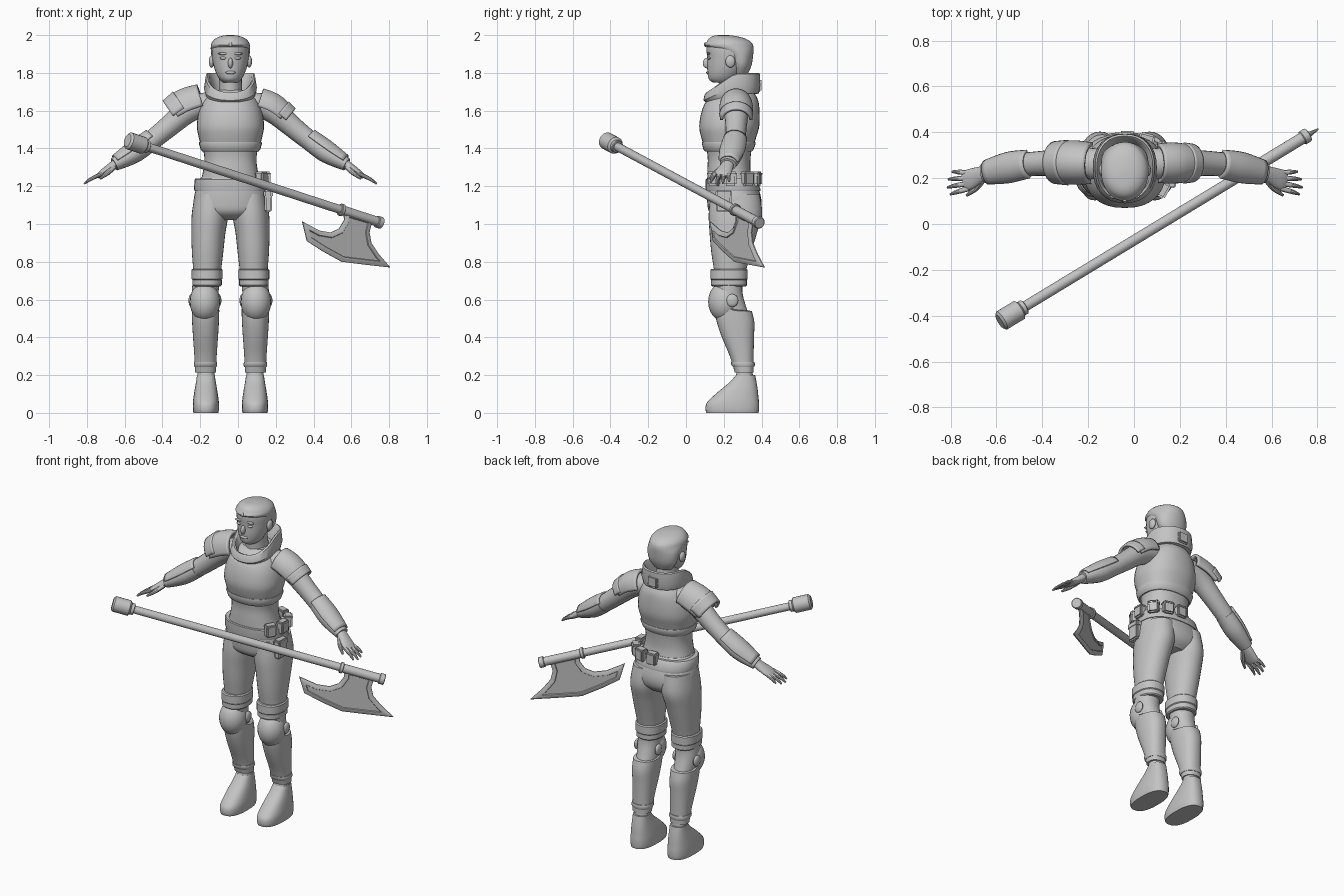
import bpy, bmesh, math
from mathutils import Vector, Matrix

if "Cube" in bpy.data.objects:
    bpy.data.objects.remove(bpy.data.objects["Cube"])

grey = bpy.data.materials.new("plain_grey")
grey.use_nodes = True
colour = (0.55, 0.55, 0.55, 1)
grey.diffuse_color = colour
grey.node_tree.nodes["Principled BSDF"].inputs["Base Color"].default_value = colour

BODY = Vector((-0.04, 0, 0))   # the figure stands slightly off centre
made = []


def finish(name, bm, mirror=False, origin=BODY, shell=0):
    """Turn a bmesh into a named object with the shared material."""
    bmesh.ops.recalc_face_normals(bm, faces=bm.faces)
    mesh = bpy.data.meshes.new(name)
    bm.to_mesh(mesh)
    bm.free()
    mesh.materials.append(grey)
    obj = bpy.data.objects.new(name, mesh)
    obj.location = origin
    bpy.context.collection.objects.link(obj)
    if shell:
        mod = obj.modifiers.new("thickness", 'SOLIDIFY')
        mod.thickness, mod.offset = shell, 0
    if mirror:
        obj.modifiers.new("mirror", 'MIRROR')
    made.append(obj)
    return obj


def smooth_rows(rows, steps=4):
    """Catmull-Rom interpolation between table rows."""
    out = []
    for i in range(len(rows) - 1):
        a, b, c, d = (rows[max(i - 1, 0)], rows[i], rows[i + 1], rows[min(i + 2, len(rows) - 1)])
        for s in range(steps):
            t = s / steps
            out.append([q + t / 2 * (r - p + t * (2*p - 5*q + 4*r - w + t * (3*q - p - 3*r + w)))
                        for p, q, r, w in zip(a, b, c, d)])
    return out + [list(rows[-1])]


def skin(name, rings, closed=True, **kw):
    """Bridge successive rings of points, capping closed ones."""
    bm = bmesh.new()
    loops = [[bm.verts.new(p) for p in ring] for ring in rings]
    n = len(loops[0])
    for low, high in zip(loops, loops[1:]):
        for i in range(n if closed else n - 1):
            j = (i + 1) % n
            bm.faces.new((low[i], low[j], high[j], high[i]))
    if closed:
        bm.faces.new(loops[0])
        bm.faces.new(loops[-1])
    return finish(name, bm, **kw)


def loft(name, rows, cx=0, steps=4, power=2.3, n=32, **kw):
    """Level sections: height, front y, back y, half width, front dip, centre x."""
    rows = [list(r) + [0, cx][len(r) - 4:] for r in rows]
    rings = []
    for z, front, back, rx, dip, x in smooth_rows(rows, steps):
        ring = []
        for i in range(n):
            a = math.tau * i / n
            c, s = (math.copysign(abs(f(a)) ** (2 / power), f(a)) for f in (math.cos, math.sin))
            y = (front + back) / 2 + s * (back - front) / 2
            ring.append((x + c * rx, y, z + dip * min(0, y - 0.26)))
        rings.append(ring)
    return skin(name, rings, **kw)


def tube(name, rows, arc=None, steps=4, n=20, **kw):
    """Sweep along a path: x, y, z, depth radius, height radius."""
    rows = smooth_rows(rows, steps)
    pts = [Vector(r[:3]) for r in rows]
    rings = []
    for i, row in enumerate(rows):
        t = (pts[min(i + 1, len(pts) - 1)] - pts[max(i - 1, 0)]).normalized()
        u = Vector((0, 1, 0))
        u = (u - t * u.dot(t)).normalized()
        v = t.cross(u)
        start, end = arc or (0, 360 * (n - 1) / n)
        angles = [math.radians(start + (end - start) * k / (n - 1)) for k in range(n)]
        rings.append([pts[i] + u * row[3] * math.cos(a) + v * row[4] * math.sin(a) for a in angles])
    return skin(name, rings, closed=arc is None, **kw)


def ball(name, centre, radii, **kw):
    bm = bmesh.new()
    bmesh.ops.create_uvsphere(bm, u_segments=20, v_segments=12, radius=1,
                              matrix=Matrix.Translation(centre) @ Matrix.Diagonal((*radii, 1)))
    return finish(name, bm, **kw)


def box(name, centre, size, turn=0, **kw):
    bm = bmesh.new()
    spin = Matrix.Rotation(math.radians(turn), 4, 'Z')
    bmesh.ops.create_cube(bm, size=1, matrix=Matrix.Translation(centre) @ spin @ Matrix.Diagonal((*size, 1)))
    bmesh.ops.bevel(bm, geom=bm.edges[:], offset=0.008, segments=2, affect='EDGES')
    return finish(name, bm, **kw)


# Head, hair and face
loft("head", [(1.75, .14, .25, .04), (1.765, .122, .27, .056), (1.79, .115, .29, .072), (1.83, .112, .32, .087),
              (1.88, .112, .343, .097), (1.93, .108, .35, .099), (1.97, .118, .33, .085), (1.99, .15, .27, .05)], power=2)
loft("hair", [(1.79, .25, .325, .06), (1.84, .235, .347, .092), (1.9, .2, .356, .102), (1.94, .105, .357, .104),
              (1.965, .11, .342, .096), (1.985, .125, .305, .074), (1.997, .15, .25, .04), (2, .18, .22, .01)], power=2)
ball("nose", (0, .111, 1.852), (.013, .022, .028))
ball("lips", (0, .117, 1.802), (.026, .01, .009))
ball("brow_jewel", (0, .103, 1.95), (.009, .008, .012))
ball("eyelid", (.036, .124, 1.878), (.02, .01, .008), mirror=True)
ball("eyebrow", (.038, .12, 1.902), (.027, .01, .007), mirror=True)
ball("ear", (.1, .235, 1.86), (.014, .026, .032), mirror=True)
loft("neck", [(1.62, .17, .34, .08), (1.7, .175, .325, .062), (1.8, .17, .31, .06)], power=2)

# Torso, vest and collar
loft("vest", [(1.71, .18, .35, .09), (1.66, .115, .38, .138), (1.6, .084, .389, .166), (1.52, .07, .388, .178),
              (1.46, .08, .372, .168), (1.4, .1, .354, .153)])
loft("vest_hem", [(1.435, .085, .367, .165), (1.425, .084, .369, .167), (1.395, .092, .358, .158), (1.385, .1, .35, .15)], steps=1)
loft("waist", [(1.42, .105, .35, .15), (1.35, .115, .342, .138), (1.28, .113, .342, .145), (1.2, .112, .36, .165)])
loft("collar", [(1.69, .105, .385, .13, .3), (1.73, .092, .394, .14, .45), (1.795, .098, .392, .13, .68),
                (1.8, .108, .384, .122, .68), (1.79, .118, .374, .112, .68), (1.7, .14, .35, .09, .35)], steps=1)
box("collar_back_plate", (0, .39, 1.735), (.07, .02, .07))

# Hips, belt and pouches
loft("hips", [(1.25, .113, .35, .153), (1.2, .11, .38, .178), (1.12, .112, .4, .195),
              (1.06, .125, .39, .175), (1.02, .18, .35, .1)])
loft("belt", [(1.175, .106, .393, .19), (1.185, .104, .394, .193), (1.235, .104, .375, .19), (1.24, .108, .37, .186)], steps=1)
for i, (x, y, turn) in enumerate([(.165, .15, -30), (.19, .235, 0), (.165, .325, 40), (.095, .37, 75), (.01, .38, 90)]):
    box(f"belt_pouch_{i + 1}", (x, y, 1.24), (.045, .065, .075), turn)
    box(f"pouch_flap_{i + 1}", (x, y, 1.267), (.052, .07, .024), turn)
box("thigh_pouch", (.2, .2, 1.12), (.04, .08, .115))
box("thigh_pouch_flap", (.2, .2, 1.16), (.048, .088, .04))

# Legs, boots and armour
loft("leg", [(1.16, .13, .39, .088, 0, .1), (1.05, .12, .403, .097, 0, .108), (.95, .125, .375, .09, 0, .117),
             (.85, .134, .345, .083, 0, .121), (.74, .15, .315, .073, 0, .124), (.64, .155, .298, .07, 0, .133),
             (.5, .16, .34, .06, 0, .13)], mirror=True, power=2.1)
for name, z, h, grow in [("upper_leg_band", .733, .03, .008), ("lower_leg_band", .69, .02, .004)]:
    f, b, r = .137 - grow, .318 + grow, .074 + grow
    loft(name, [(z - h, f + .006, b - .006, r - .006), (z - h + .006, f, b, r), (z + h - .006, f, b, r),
                (z + h, f + .006, b - .006, r - .006)], cx=.124, steps=1, mirror=True)
ball("knee_pad", (.135, .202, .588), (.081, .085, .104), mirror=True)
loft("shin_guard", [(.54, .152, .348, .073, -.35), (.48, .158, .362, .071, -.2), (.4, .19, .36, .066),
                    (.3, .232, .358, .059), (.215, .258, .358, .055)], cx=.132, mirror=True)
loft("shin_hem", [(.27, .238, .362, .06), (.262, .238, .364, .062), (.25, .242, .364, .062), (.242, .25, .36, .058)],
     cx=.132, steps=1, mirror=True)
for x in (.062, .208):
    ball("knee_hinge", (x, .245, .595), (.014, .032, .034), mirror=True)
loft("ankle", [(.14, .255, .36, .046), (.24, .272, .35, .045)], cx=.13, steps=1, mirror=True)
loft("shoe", [(0, .108, .384, .066), (.02, .103, .387, .069), (.05, .108, .387, .069), (.08, .135, .384, .066),
              (.12, .18, .38, .06), (.16, .228, .374, .053), (.2, .265, .366, .047)], cx=.13, mirror=True, power=2.5)

# Arms, bracers and hands
tube("arm", [(.1, .26, 1.635, .07, .06), (.17, .265, 1.625, .068, .066), (.24, .266, 1.588, .064, .063),
             (.34, .265, 1.505, .056, .056), (.44, .258, 1.425, .052, .051), (.52, .24, 1.37, .05, .046),
             (.61, .225, 1.322, .032, .028)], mirror=True)
tube("bracer", [(.425, .26, 1.437, .056, .053), (.5, .246, 1.382, .06, .054), (.56, .234, 1.345, .054, .045),
                (.615, .222, 1.315, .044, .035)], mirror=True)
tube("bracer_plate", [(.41, .262, 1.447, .06, .058), (.5, .246, 1.382, .066, .061), (.6, .225, 1.323, .051, .043)],
     arc=(15, 165), shell=.01, mirror=True)
tube("palm", [(.59, .227, 1.333, .028, .024), (.63, .215, 1.303, .036, .023), (.68, .194, 1.268, .045, .018),
              (.702, .187, 1.253, .04, .012)], mirror=True)
for i, length in enumerate((.85, 1, .95, .75)):
    y = .155 + .023 * i
    tip = Vector((.69, y, 1.261)) + length * Vector((.084, .012 * (i - 2.5), -.048))
    mid = Vector((.69, y, 1.261)).lerp(tip, .6) + Vector((0, 0, .005))
    tube(f"finger_{i + 1}", [(.68, y, 1.266, .012, .011), (*mid, .01, .01), (*tip, .005, .005)], n=10, mirror=True)
tube("thumb", [(.62, .195, 1.3, .015, .016), (.65, .155, 1.27, .013, .013), (.69, .125, 1.24, .006, .006)], n=10, mirror=True)

# Shoulder pads: a neat one on the left, a larger flared one on the right
tube("left_shoulder_pad", [(.145, .265, 1.63, .078, .085), (.21, .266, 1.605, .082, .085), (.27, .266, 1.562, .075, .077)],
     arc=(-5, 185), shell=.016)
tube("left_shoulder_rim", [(.25, .266, 1.578, .084, .086), (.29, .266, 1.545, .078, .08)], arc=(5, 175), shell=.014)
right_pads = [
    tube("right_shoulder_pad", [(.145, .265, 1.635, .082, .1), (.22, .268, 1.61, .088, .105), (.285, .268, 1.575, .085, .1)],
         arc=(-5, 185), shell=.018),
    tube("right_shoulder_rim", [(.24, .268, 1.605, .092, .108), (.3, .268, 1.565, .086, .098)], arc=(5, 175), shell=.016)]
for pad in right_pads:
    pad.scale.x = -1

# Axe shaft, running from the butt cap to the blade end
butt, head_end = Vector((-.585, -.426, 1.443)), Vector((.76, .39, 1.005))


def rod(name, start, end, radius, chamfer=0):
    stops = [(start, radius - chamfer), (start + chamfer / 2, radius), (end - chamfer / 2, radius), (end, radius - chamfer)]
    rows = [(*butt.lerp(head_end, s), r, r) for s, r in stops]
    tube(name, rows, steps=1, n=20, origin=Vector())


rod("axe_shaft", .03, .99, .023)
rod("axe_butt_cap", 0, .068, .046, .012)
rod("axe_cap_collar", .066, .08, .034, .004)
rod("axe_socket", .84, .985, .026)
rod("axe_inner_ring", .835, .848, .033, .004)
rod("axe_end_ring", .98, 1, .032, .004)

# Axe blade: a thin outline raised into a bevelled plate with a sunken panel
outline = [(.56, 1.07), (.562, 1.02), (.535, .975), (.49, .955), (.43, .965), (.34, 1.013), (.365, .91),
           (.45, .855), (.55, .8), (.67, .785), (.805, .77), (.745, .84), (.705, .9), (.695, .955), (.712, 1.025)]
normal = Vector((.525, -.851, 0))
bm = bmesh.new()
sides = [[bm.verts.new(Vector((x, .384 + (x - .754) * .616, z)) + normal * t) for x, z in outline]
         for t in (-.003, .003)]
faces = [bm.faces.new(side) for side in sides]
for i in range(len(outline)):
    j = (i + 1) % len(outline)
    bm.faces.new((sides[0][i], sides[0][j], sides[1][j], sides[1][i]))
bmesh.ops.recalc_face_normals(bm, faces=bm.faces)
for thickness, depth in [(.017, .009), (.008, 0), (.003, -.005)]:
    bmesh.ops.inset_region(bm, faces=faces, thickness=thickness, depth=depth, use_even_offset=True)
finish("axe_blade", bm, origin=Vector())

# Smooth shading with crisp edges
bpy.ops.object.select_all(action='DESELECT')
for obj in made:
    obj.select_set(True)
bpy.context.view_layer.objects.active = made[0]
bpy.ops.object.shade_smooth_by_angle(angle=math.radians(35))
